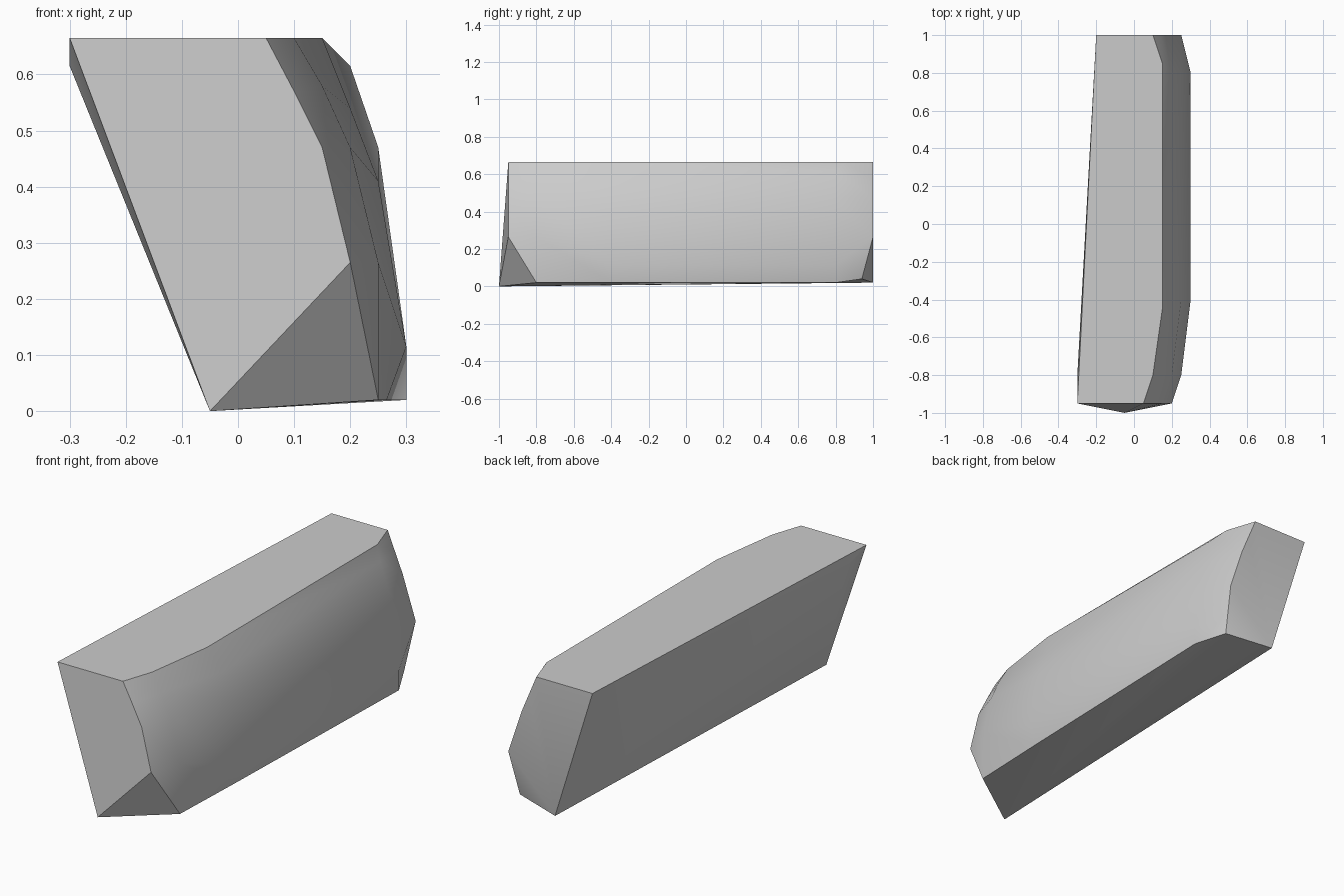
import bpy
import bmesh
import math

# Remove the default object
default_cube = bpy.data.objects.get("Cube")
if default_cube:
    bpy.data.objects.remove(default_cube, do_unlink=True)

# Single grey material
grey = bpy.data.materials.new("stone_grey")
grey.use_nodes = True
colour = (0.6, 0.6, 0.6, 1)
grey.diffuse_color = colour
grey.node_tree.nodes["Principled BSDF"].inputs["Base Color"].default_value = colour

TOP = 0.665
BASE = 0.02

bm = bmesh.new()


def add_section(points):
    """One cross-section of the bulging side, from the top edge to the base."""
    return [bm.verts.new(p) for p in points]


def add_face(*verts):
    """Face that skips repeated corners."""
    corners = list(dict.fromkeys(verts))
    if len(corners) > 2:
        bm.faces.new(corners)


# Cross-sections of the bulging side, front to back
nose = add_section([(0.05, -0.95, TOP), (0.1, -0.95, 0.57), (0.15, -0.95, 0.47),
                    (0.2, -0.95, 0.265), (0.25, -0.8, BASE)])
shoulder = add_section([(0.1, -0.8, TOP), (0.15, -0.8, 0.58), (0.2, -0.8, 0.47),
                        (0.25, -0.8, 0.265)]) + nose[-1:]
middle = add_section([(0.15, -0.45, TOP), (0.2, -0.4, 0.54), (0.25, -0.4, 0.41),
                      (0.3, -0.4, 0.115), (0.265, -0.4, BASE)])
rear = add_section([(0.15, 0.85, TOP), (0.2, 0.8, 0.615), (0.25, 0.8, 0.47),
                    (0.3, 0.8, 0.115), (0.3, 0.8, BASE)])
tail = add_section([(0.1, 1, TOP), (0.14, 1, 0.57), (0.18, 1, 0.475),
                    (0.25, 1, 0.265), (0.23, 0.94, 0.04)])
sections = [nose, shoulder, middle, rear, tail]

# Corners of the leaning flat side
front_top, front_foot, back_foot, back_top, ridge = add_section(
    [(-0.3, -0.95, TOP), (-0.05, -1, 0), (0, 1, BASE), (-0.2, 1, TOP), (-0.3, -0.8, 0.615)])

# Bulging side
for near, far in zip(sections, sections[1:]):
    for row in range(len(near) - 1):
        add_face(near[row], near[row + 1], far[row + 1], far[row])

# Top and base
add_face(front_top, *[s[0] for s in sections], back_top)
base_edge = [s[-1] for s in sections[1:]]
for a, b in zip(base_edge, base_edge[1:]):
    add_face(front_foot, a, b)
add_face(front_foot, base_edge[-1], back_foot)

# Front end with its lower corner facet, and back end
add_face(front_top, front_foot, *reversed(nose[:-1]))
add_face(front_foot, nose[-1], nose[-2])
add_face(back_top, *tail[:-1], back_foot)
add_face(back_foot, tail[-2], tail[-1])

# Leaning flat side around its shallow ridge
rim = [front_top, front_foot, back_foot, back_top]
for a, b in zip(rim, rim[1:] + rim[:1]):
    add_face(ridge, a, b)

bmesh.ops.recalc_face_normals(bm, faces=bm.faces[:])
mesh = bpy.data.meshes.new("block")
bm.to_mesh(mesh)
bm.free()
mesh.materials.append(grey)

block = bpy.data.objects.new("block", mesh)
bpy.context.collection.objects.link(block)

# Smooth bulge, crisp borders
bpy.ops.object.select_all(action="DESELECT")
block.select_set(True)
bpy.context.view_layer.objects.active = block
bpy.ops.object.shade_smooth_by_angle(angle=math.radians(30))
